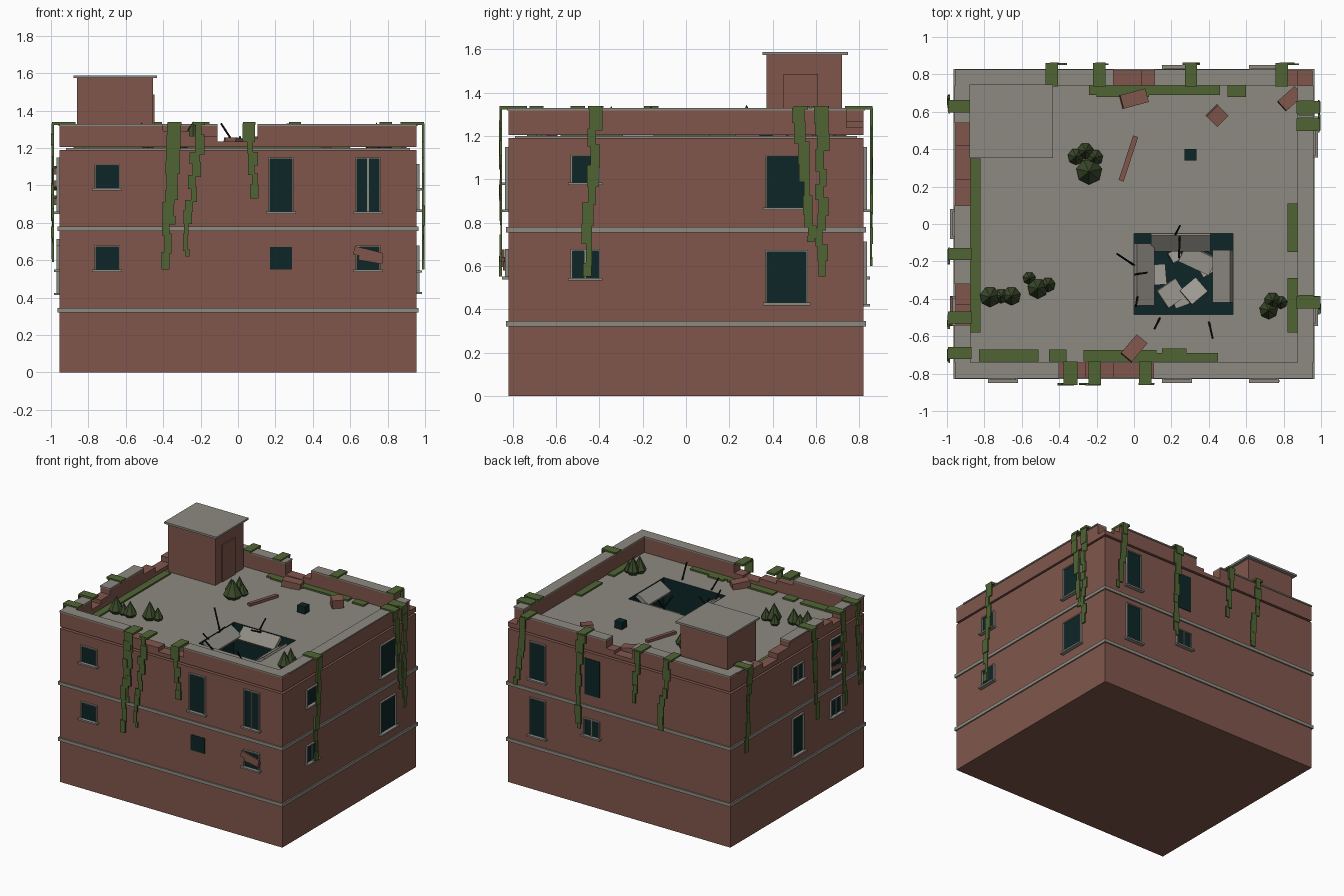
import bpy, bmesh, math, random
from mathutils import Matrix, Vector, Euler

random.seed(4)
HX, HY, ROOF, TOP, TH = 0.955, 0.82, 1.2, 1.318, 0.08


def material(name, r, g, b):
    m = bpy.data.materials.new(name)
    m.diffuse_color = (r, g, b, 1)
    return m


BRICK = material("brick", 0.215, 0.094, 0.072)
STONE = material("stone", 0.27, 0.255, 0.225)
PALE = material("pale_concrete", 0.37, 0.35, 0.315)
DARK = material("dark_interior", 0.004, 0.019, 0.021)
IVY = material("ivy_green", 0.080, 0.130, 0.034)
SHRUB = material("shrub_green", 0.045, 0.070, 0.024)
IRON = material("rusted_iron", 0.006, 0.008, 0.008)


class Part:
    """Collects boxes, cones and rods into one named object."""
    def __init__(self, name, *mats):
        self.name, self.mats, self.bm = name, mats, bmesh.new()

    def box(self, x0, x1, y0, y1, z0, z1):
        self.slab(((x0+x1)/2, (y0+y1)/2, (z0+z1)/2), (abs(x1-x0), abs(y1-y0), abs(z1-z0)))

    def slab(self, centre, size, rot=(0, 0, 0)):
        m = Matrix.LocRotScale(Vector(centre), Euler([math.radians(a) for a in rot]), Vector(size))
        bmesh.ops.create_cube(self.bm, size=1, matrix=m)

    def wall(self, side, u0, u1, z0, z1, d0, d1):
        """Box on a facade: u runs along it, d is distance outward."""
        if side in "FB":
            s = -1 if side == "F" else 1
            self.box(u0, u1, s*(HY+d0), s*(HY+d1), z0, z1)
        else:
            s = -1 if side == "L" else 1
            self.box(s*(HX+d0), s*(HX+d1), u0, u1, z0, z1)

    def cone(self, base, r1, r2, h, sides, axis=(0, 0, 1)):
        axis = Vector(axis).normalized()
        m = Matrix.Translation(Vector(base) + axis*h/2) @ axis.to_track_quat('Z', 'Y').to_matrix().to_4x4()
        bmesh.ops.create_cone(self.bm, cap_ends=True, segments=sides, radius1=r1, radius2=r2, depth=h, matrix=m)

    def done(self):
        me = bpy.data.meshes.new(self.name)
        self.bm.to_mesh(me)
        self.bm.free()
        for m in self.mats:
            me.materials.append(m)
        ob = bpy.data.objects.new(self.name, me)
        bpy.context.collection.objects.link(ob)
        return ob


# Main walls and roof slab, with the collapsed opening cut through
walls = Part("walls", BRICK, DARK)
walls.box(-HX, HX, -HY, HY, 0, 1.19)
roof = Part("roof_slab", STONE, DARK)
roof.box(-0.92, 0.92, -0.79, 0.79, 1.185, ROOF)
cut = Part("pit_cutter", DARK)
cut.box(0.0, 0.53, -0.485, -0.05, 0.86, 1.4)
cutter = cut.done()
cutter.hide_render = True
cutter.hide_viewport = True
for ob in (walls.done(), roof.done()):
    mod = ob.modifiers.new("pit", 'BOOLEAN')
    mod.object, mod.operation, mod.solver = cutter, 'DIFFERENCE', 'EXACT'
    mod.material_mode = 'TRANSFER'

# Stone bands around the facades
bands = Part("floor_bands", STONE)
for z in (0.32, 0.755):
    for s in "FB":
        bands.wall(s, -HX-0.01, HX+0.01, z, z+0.025, 0, 0.01)
    for s in "LR":
        bands.wall(s, -HY, HY, z, z+0.025, 0, 0.01)
bands.done()

# Parapet runs: (start, end, height); full-height runs get a coping
RUNS = {
    "F": [(-HX, -0.40, TOP), (-0.40, -0.26, 1.29), (-0.26, -0.11, 1.265), (-0.11, 0.03, 1.235),
          (0.03, 0.105, 1.25), (0.105, HX, TOP)],
    "B": [(-HX, -0.11, TOP), (-0.11, 0.04, 1.235), (0.04, 0.11, 1.26), (0.11, 0.82, TOP),
          (0.82, 0.875, 1.27), (0.875, HX, 1.24)],
    "L": [(-0.74, -0.54, TOP), (-0.54, -0.43, 1.25), (-0.43, -0.32, 1.28), (-0.32, 0.10, TOP),
          (0.10, 0.24, 1.28), (0.24, 0.42, 1.24), (0.42, 0.54, 1.28), (0.54, 0.74, TOP)],
    "R": [(-0.74, 0.74, TOP)],
}
parapet, coping = Part("parapet", BRICK), Part("parapet_coping", STONE)
for side, runs in RUNS.items():
    for a, b, z in runs:
        parapet.wall(side, a, b, 1.205, z, -TH, 0)
        if z == TOP:
            coping.wall(side, a, b, z, z+0.01, -TH, 0.006)
parapet.done()
coping.done()

# Stair tower with cap and door
tower = Part("stair_tower", BRICK)
tower.box(-0.86, -0.455, 0.372, 0.72, ROOF, 1.575)
tower.box(-0.455, -0.447, 0.45, 0.61, ROOF, 1.485)
tower.done()
cap = Part("tower_cap", STONE)
cap.box(-0.88, -0.433, 0.353, 0.747, 1.573, 1.588)
cap.done()

# Windows: (side, centre, width, bottom, top, framed, mullion)
WINDOWS = [
    ("F", -0.70, 0.12, 0.985, 1.105, 1, 0), ("F", 0.23, 0.12, 0.86, 1.14, 1, 0),
    ("F", 0.695, 0.12, 0.86, 1.14, 1, 1), ("F", -0.70, 0.12, 0.55, 0.67, 1, 0),
    ("F", 0.23, 0.12, 0.55, 0.67, 0, 0), ("F", 0.695, 0.12, 0.55, 0.67, 1, 0),
    ("R", -0.465, 0.12, 0.985, 1.105, 1, 0), ("R", 0.465, 0.18, 0.87, 1.105, 1, 0),
    ("R", -0.465, 0.12, 0.545, 0.67, 1, 1), ("R", 0.465, 0.18, 0.43, 0.665, 1, 0),
    ("B", 0.695, 0.12, 0.86, 1.14, 1, 0), ("B", 0.23, 0.13, 0.86, 1.14, 0, 0),
    ("B", 0.695, 0.12, 0.425, 0.705, 1, 0), ("B", 0.23, 0.12, 0.55, 0.67, 1, 1),
    ("L", 0.0, 0.12, 0.985, 1.105, 1, 1), ("L", 0.0, 0.12, 0.425, 0.705, 1, 0),
    ("L", -0.465, 0.12, 0.86, 1.14, 1, 0), ("L", -0.465, 0.12, 0.55, 0.67, 1, 1),
]
panes, frames, sills = Part("window_panes", DARK), Part("window_frames", STONE), Part("window_sills", STONE)
for s, u, w, z0, z1, framed, mullion in WINDOWS:
    a, b, t = u-w/2, u+w/2, 0.008
    panes.wall(s, a, b, z0, z1, 0, 0.004)
    if framed:
        for p, q in ((a-t, a), (b, b+t)):
            frames.wall(s, p, q, z0, z1+t, 0, 0.015)
        frames.wall(s, a, b, z1, z1+t, 0, 0.015)
        sills.wall(s, a-0.02, b+0.02, z0-0.012, z0, 0, 0.03)
    if mullion:
        frames.wall(s, u-0.005, u+0.005, z0, z1, 0, 0.012)
for p in (panes, frames, sills):
    p.done()

# Boards nailed over two windows
boards = Part("window_boards", BRICK)
boards.slab((0.695, -0.845, 0.635), (0.155, 0.012, 0.045), (0, 14, 0))
boards.slab((0.71, -0.84, 0.61), (0.13, 0.012, 0.04), (0, 10, 0))
for z, a in ((0.92, 6), (1.0, -7), (1.08, 4)):
    boards.slab((-HX-0.022, -0.465, z), (0.012, 0.15, 0.035), (a, 0, 0))
boards.done()

# Hanging ivy: (side, top position, bottom position, bottom height, width)
VINES = [
    ("F", -0.345, -0.395, 0.56, 0.05), ("F", -0.335, -0.355, 0.80, 0.06), ("F", -0.21, -0.285, 0.63, 0.045),
    ("F", 0.06, 0.09, 0.94, 0.05), ("R", -0.42, -0.46, 0.56, 0.05), ("R", 0.53, 0.58, 0.72, 0.045),
    ("R", 0.625, 0.625, 0.56, 0.05), ("B", 0.79, 0.87, 0.80, 0.05), ("B", 0.305, 0.33, 0.61, 0.05),
    ("B", -0.185, -0.15, 0.93, 0.05), ("B", -0.44, -0.37, 0.78, 0.05), ("L", 0.63, 0.67, 0.70, 0.05),
    ("L", -0.16, -0.19, 0.63, 0.045), ("L", -0.50, -0.55, 0.60, 0.045), ("L", -0.69, -0.72, 0.70, 0.05),
]
ivy = Part("hanging_ivy", IVY)
for s, u0, u1, zb, w in VINES:
    ivy.wall(s, u0-0.033, u0+0.033, 1.322, 1.338, -TH-0.005, 0.04)
    z = 1.33
    while z > zb + 0.01:
        h = min(random.uniform(0.05, 0.10), z-zb)
        f = (1.33-z)/(1.33-zb)
        c = u0+(u1-u0)*f+random.uniform(-0.012, 0.012)
        k = w*random.uniform(0.7, 1.35)*(1-0.35*f)/2
        ivy.wall(s, c-k, c+k, z-h-0.01, z, 0.03, random.uniform(0.036, 0.044))
        z -= h
ivy.done()

# Moss strips along the roof edge
moss = Part("roof_moss", IVY)
for r in ((-0.24, 0.46, 0.69, 0.74), (-0.20, 0.08, 0.68, 0.70), (0.50, 0.60, 0.68, 0.74), (-0.88, -0.82, -0.58, 0.35),
          (-0.83, -0.51, -0.735, -0.67), (-0.455, -0.36, -0.735, -0.67), (-0.27, 0.12, -0.735, -0.675),
          (0.12, 0.45, -0.735, -0.69), (0.15, 0.28, -0.69, -0.665), (0.82, 0.875, -0.15, 0.11),
          (0.82, 0.875, -0.58, -0.29)):
    moss.box(*r, ROOF-0.005, ROOF+0.012)
for r in ((0.88, 0.96, 0.50, 0.57), (0.88, 0.96, 0.58, 0.66), (0.88, 0.96, -0.44, -0.38)):
    moss.box(*r, TOP, TOP+0.02)
moss.done()

# Pointed shrubs: (x, y, radius, height)
shrubs = Part("roof_shrubs", SHRUB)
for x, y, r, h in ((-0.24, 0.28, 0.07, 0.145), (-0.31, 0.36, 0.045, 0.10), (-0.26, 0.39, 0.045, 0.12),
                   (-0.21, 0.355, 0.045, 0.10), (-0.77, -0.39, 0.055, 0.13), (-0.71, -0.385, 0.04, 0.09),
                   (-0.655, -0.385, 0.05, 0.12), (-0.56, -0.29, 0.035, 0.09), (-0.515, -0.345, 0.055, 0.14),
                   (-0.46, -0.325, 0.04, 0.10), (0.72, -0.46, 0.05, 0.13), (0.74, -0.41, 0.045, 0.14),
                   (0.785, -0.42, 0.035, 0.09)):
    shrubs.cone((x, y, ROOF-0.002), r*0.7, r, h*0.2, 7)
    shrubs.cone((x, y, ROOF+h*0.2-0.002), r, 0.0, h*0.8, 7)
shrubs.done()

# Broken slabs sagging around and lying inside the opening
edges = Part("sagging_slabs", STONE)
edges.slab((0.055, -0.27, 1.165), (0.11, 0.33, 0.03), (0, 32, 0))
edges.slab((0.25, -0.095, 1.155), (0.32, 0.11, 0.03), (38, 0, 0))
edges.slab((0.475, -0.28, 1.165), (0.11, 0.28, 0.03), (0, -32, 0))
edges.done()
rubble = Part("concrete_rubble", PALE)
for x, y, z, a, b, rot in ((0.20, -0.37, 0.90, 0.12, 0.11, (8, 10, 35)), (0.32, -0.36, 0.91, 0.11, 0.10, (-8, 6, 40)),
                           (0.34, -0.19, 0.94, 0.18, 0.10, (12, 4, -25)), (0.39, -0.235, 0.90, 0.09, 0.07, (0, 9, 30)),
                           (0.135, -0.27, 0.89, 0.07, 0.11, (0, 5, 5)), (0.25, -0.41, 0.88, 0.08, 0.06, (5, 0, 20)),
                           (0.22, -0.17, 0.89, 0.06, 0.06, (0, 8, 30))):
    rubble.slab((x, y, z), (a, b, 0.035), rot)
rubble.done()

# Bent reinforcing rods around the opening
rods = Part("reinforcing_rods", IRON)
for a, b in (((0.0, -0.22, 1.19), (-0.09, -0.16, 1.33)), ((0.22, -0.06, 1.19), (0.245, -0.01, 1.28)),
             ((0.0, -0.27, 1.19), (0.07, -0.26, 1.26)), ((0.245, -0.06, 1.19), (0.24, -0.18, 1.25)),
             ((0.14, -0.50, 1.19), (0.11, -0.56, 1.28)), ((0.40, -0.52, 1.19), (0.42, -0.61, 1.30)),
             ((0.02, -0.38, 1.19), (0.01, -0.44, 1.26))):
    d = Vector(b)-Vector(a)
    rods.cone(a, 0.006, 0.006, d.length, 6, d)
rods.done()

# Loose bricks, plank and a dark vent box on the roof
loose = Part("loose_bricks", BRICK)
for x, y, a, b, c, rot in ((0.0, 0.67, 0.14, 0.075, 0.05, (0, 6, 15)), (0.445, 0.58, 0.085, 0.08, 0.07, (6, 0, 45)),
                           (0.835, 0.67, 0.12, 0.07, 0.05, (0, 5, 42)), (0.0, -0.665, 0.13, 0.075, 0.05, (0, 6, 50)),
                           (-0.03, 0.35, 0.25, 0.028, 0.02, (0, 0, 72))):
    loose.slab((x, y, ROOF+c/2), (a, b, c), rot)
loose.done()
vent = Part("roof_vent", DARK)
vent.box(0.27, 0.335, 0.34, 0.40, ROOF, ROOF+0.055)
vent.done()
